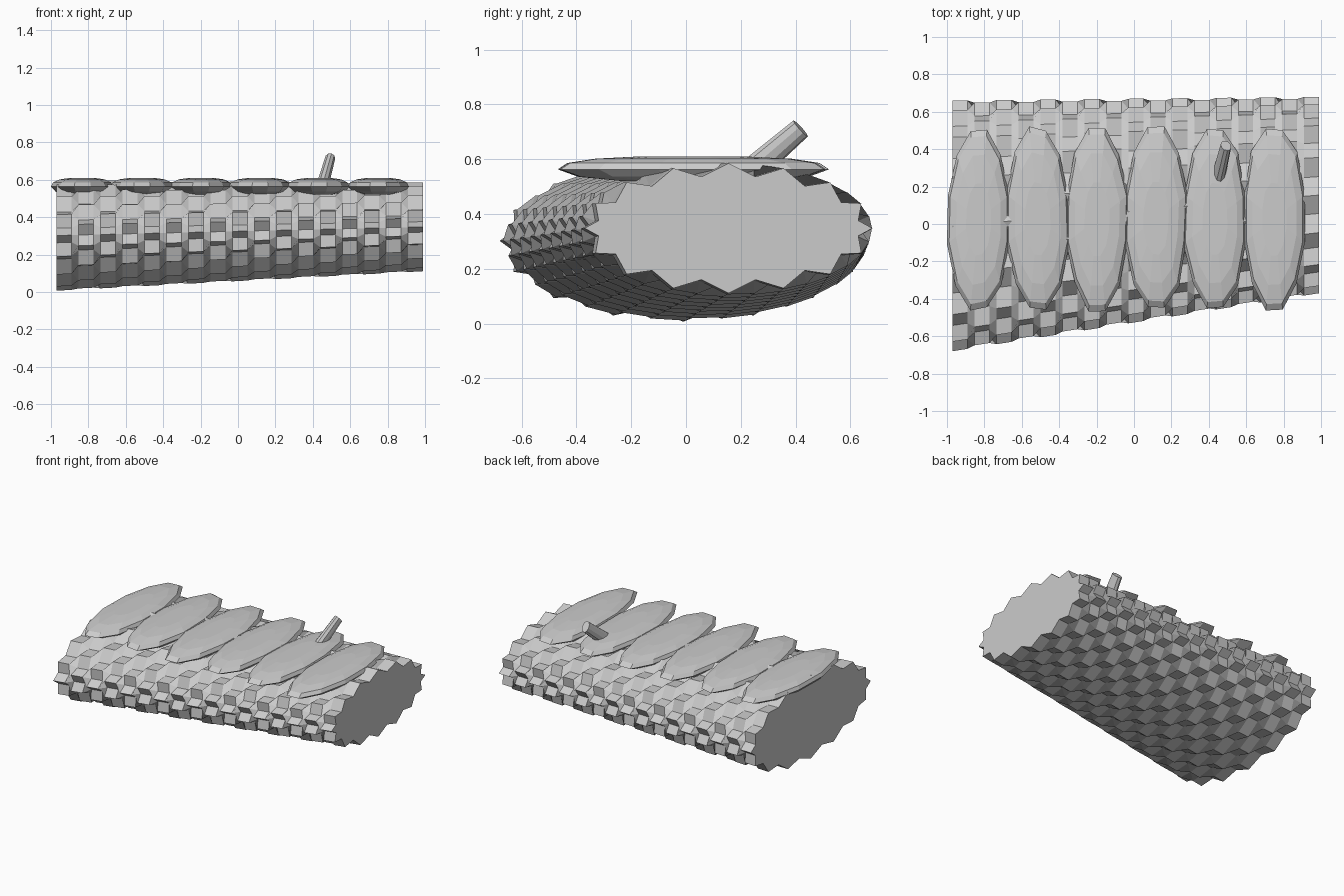
import bpy, bmesh, math, random
from mathutils import Vector

cube = bpy.data.objects.get("Cube")
if cube:
    bpy.data.objects.remove(cube, do_unlink=True)

random.seed(4)
grey = bpy.data.materials.new("plain grey")
grey.use_nodes = True
COLOUR = (0.6, 0.6, 0.6, 1)
grey.diffuse_color = COLOUR
grey.node_tree.nodes["Principled BSDF"].inputs["Base Color"].default_value = COLOUR


def finish(name, bm):
    bmesh.ops.recalc_face_normals(bm, faces=bm.faces)
    mesh = bpy.data.meshes.new(name)
    bm.to_mesh(mesh)
    bm.free()
    mesh.materials.append(grey)
    obj = bpy.data.objects.new(name, mesh)
    bpy.context.collection.objects.link(obj)
    return obj


def skin(bm, rings):
    """Bridge rings of vertices and close both ends."""
    count = len(rings[0])
    for a, b in zip(rings, rings[1:]):
        for j in range(count):
            k = (j + 1) % count
            bm.faces.new((a[j], a[k], b[k], b[j]))
    bm.faces.new(rings[0])
    bm.faces.new(rings[-1])


def lerp(a, b, t):
    return a + (b - a) * t


# Woven body: flat cells whose raised ribs swap at every step along x
SIDES, CELLS, FLAT, STEP, DEPTH = 32, 17, 0.08, 0.0375, 0.045
LEFT, RIGHT = -0.97, 0.99
bm = bmesh.new()
rings = []
for cell in range(CELLS):
    for end in (0, 1):
        x = LEFT + cell * (FLAT + STEP) + end * FLAT
        t = (x - LEFT) / (RIGHT - LEFT)
        cy, cz = lerp(-0.01, 0.155, t), lerp(0.302, 0.348, t)
        ry, rz = lerp(0.67, 0.525, t), lerp(0.295, 0.237, t)
        ring = []
        for j in range(SIDES):
            a = math.tau * j / SIDES
            inward = DEPTH if (j + cell) % 2 else 0
            normal = Vector((0, math.cos(a) / ry, math.sin(a) / rz)).normalized()
            p = Vector((x, cy + ry * math.cos(a), cz + rz * math.sin(a)))
            ring.append(bm.verts.new(p - normal * inward))
        rings.append(ring)
skin(bm, rings)
finish("woven_body", bm)

# Row of flattened pads across the top
PROFILE = [(0.55, -0.045), (0.85, -0.03), (1.0, -0.003),
           (0.93, 0.02), (0.72, 0.036), (0.4, 0.044)]
for i in range(6):
    cx = -0.83 + 0.316 * i
    bm = bmesh.new()
    rings = []
    wobble = [random.uniform(0.96, 1.03) for _ in range(12)]
    for scale, z in PROFILE:
        ring = []
        for j in range(12):
            a = math.tau * (j + 0.5) / 12
            ring.append(bm.verts.new((cx + 0.172 * scale * wobble[j] * math.cos(a),
                                      0.027 + 0.5 * scale * wobble[j] * math.sin(a),
                                      0.566 + z)))
        rings.append(ring)
    skin(bm, rings)
    finish(f"top_pad_{i + 1}", bm)

# Slanted stub rising from the fifth pad
base, tip = Vector((0.435, 0.235, 0.55)), Vector((0.503, 0.415, 0.712))
axis = tip - base
bm = bmesh.new()
bmesh.ops.create_cone(bm, cap_ends=True, segments=10, radius1=0.05,
                      radius2=0.04, depth=axis.length)
bmesh.ops.scale(bm, vec=(0.7, 1, 1), verts=bm.verts)
stub = finish("slanted_stub", bm)
stub.location = (base + tip) / 2
stub.rotation_euler = (-math.atan2(axis.y, axis.z),
                       math.asin(axis.x / axis.length), 0)
